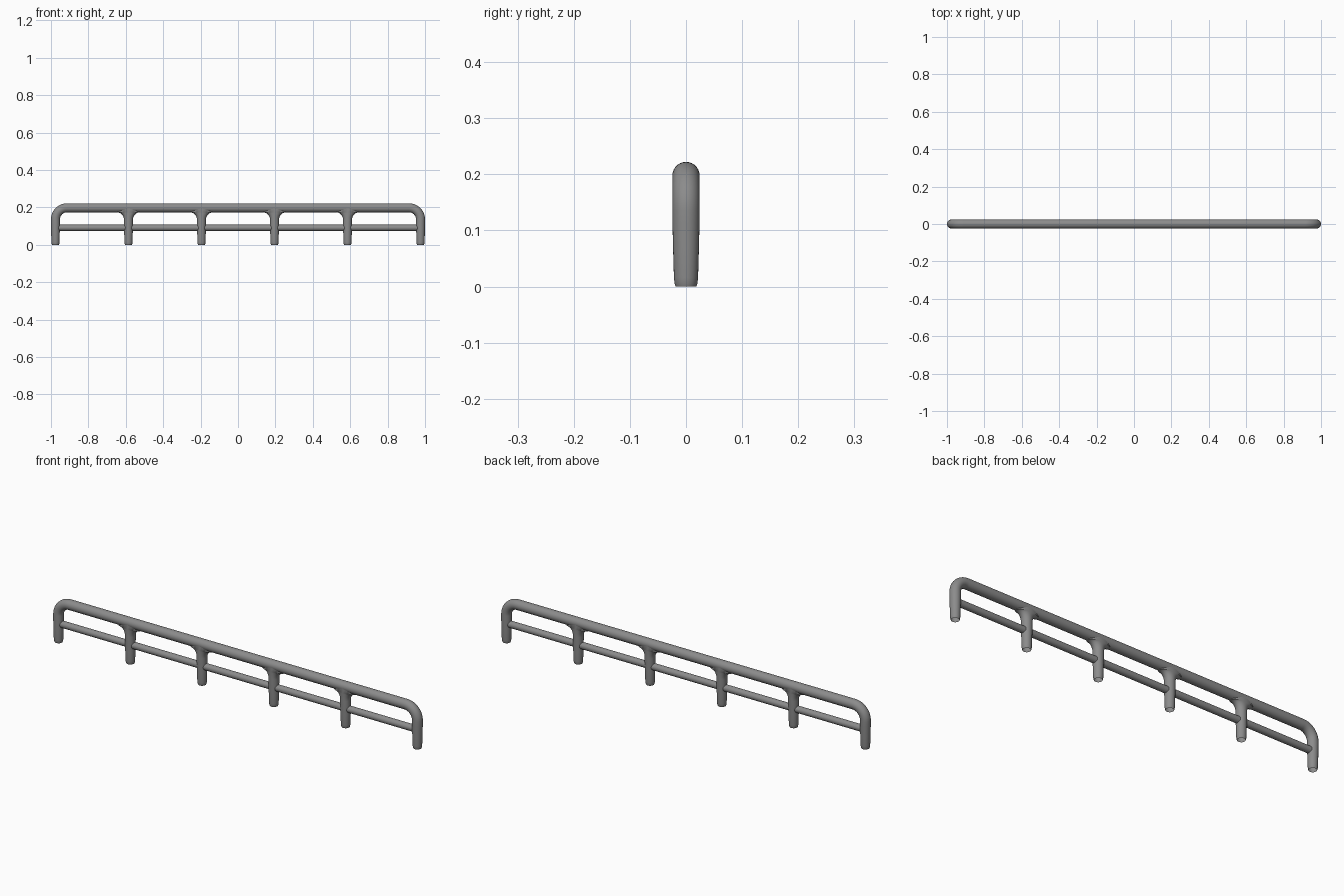
import bpy
import bmesh
import math

if "Cube" in bpy.data.objects:
    bpy.data.objects.remove(bpy.data.objects["Cube"])

R = 0.0242        # main tube radius
TOP = 0.198       # top rail axis height
END = 0.976       # end post axis
BEND = 0.062      # elbow radius
STEP = 2 * END / 5
SIDES = 28

grey = bpy.data.materials.new("dark_grey")
grey.diffuse_color = (0.26, 0.26, 0.26, 1)
grey.use_nodes = True
grey.node_tree.nodes["Principled BSDF"].inputs["Base Color"].default_value = grey.diffuse_color


def loft(name, rings):
    """Skin elliptical rings (x, z, tilt, half width in plane, half depth in y)."""
    bm = bmesh.new()
    loops = []
    for x, z, tilt, w, d in rings:
        loop = []
        for i in range(SIDES):
            a = 2 * math.pi * i / SIDES
            u = w * math.cos(a)
            loop.append(bm.verts.new((x + u * math.cos(tilt), d * math.sin(a),
                                      z + u * math.sin(tilt))))
        loops.append(loop)
    for lo, hi in zip(loops, loops[1:]):
        for i in range(SIDES):
            j = (i + 1) % SIDES
            bm.faces.new((lo[i], lo[j], hi[j], hi[i]))
    me = bpy.data.meshes.new(name)
    bm.to_mesh(me)
    bm.free()
    me.materials.append(grey)
    ob = bpy.data.objects.new(name, me)
    bpy.context.collection.objects.link(ob)
    bpy.ops.object.select_all(action='DESELECT')
    bpy.context.view_layer.objects.active = ob
    ob.select_set(True)
    bpy.ops.object.shade_smooth_by_angle(angle=math.radians(40))


def foot(x):
    """Slightly tapered lower part of a post, open at the bottom."""
    prof = [(0, 0.0185), (0.006, 0.0205), (0.016, 0.0215), (0.06, 0.0228), (0.115, R)]
    return [(x, z, 0, r, r) for z, r in prof]


# Outer frame: left post, left elbow, top rail, right elbow, right post
frame = foot(-END)
for side in (-1, 1):
    for i in range(13):
        a = math.pi / 2 * (i / 12 + (side > 0))      # turning angle so far
        frame.append((side * (END - BEND) - BEND * math.cos(a),
                      TOP - BEND + BEND * math.sin(a), -a, R, R))
frame += [(x, z, -math.pi, w, d) for x, z, _, w, d in reversed(foot(END))]
loft("outer_frame", frame)

# Inner posts, flaring sideways at the top to blend into the rail
fillet = BEND - R
for k in range(1, 5):
    x = -END + k * STEP
    flare = []
    for i in range(11):
        a = math.pi / 2 * i / 10
        flare.append((x, TOP - BEND + fillet * math.sin(a), 0,
                      R + fillet * (1 - math.cos(a)), R))
    flare.append((x, TOP, 0, BEND, R * 0.99))
    loft(f"inner_post_{k}", foot(x) + flare)

# Thin lower rail between the end posts
loft("lower_rail", [(s * END, 0.091, -math.pi / 2, 0.0165, 0.0165) for s in (-1, 1)])
